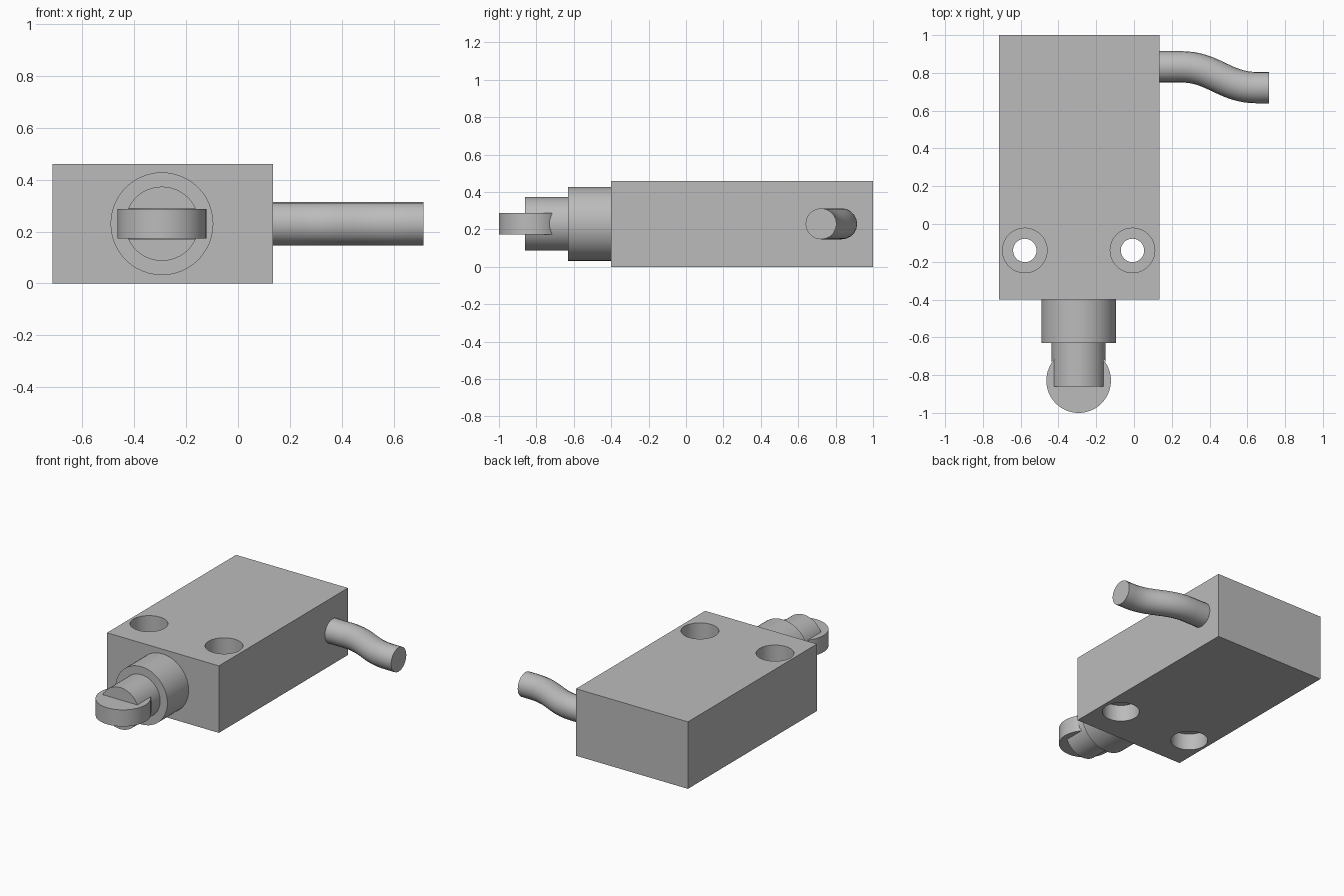
import bpy, bmesh, math
from mathutils import Matrix, Vector

cube = bpy.data.objects.get("Cube")
if cube:
    bpy.data.objects.remove(cube, do_unlink=True)

grey = bpy.data.materials.new("plain grey")
grey.use_nodes = True
grey.diffuse_color = (0.5, 0.5, 0.5, 1)
grey.node_tree.nodes["Principled BSDF"].inputs["Base Color"].default_value = (0.5, 0.5, 0.5, 1)

AXIS_X, MID_Z = -0.293, 0.23      # plunger axis
HEIGHT = 0.46


def add_object(name, bm):
    bmesh.ops.recalc_face_normals(bm, faces=bm.faces)
    mesh = bpy.data.meshes.new(name)
    bm.to_mesh(mesh)
    bm.free()
    mesh.materials.append(grey)
    obj = bpy.data.objects.new(name, mesh)
    bpy.context.collection.objects.link(obj)
    return obj


def activate(obj):
    bpy.ops.object.select_all(action='DESELECT')
    obj.select_set(True)
    bpy.context.view_layer.objects.active = obj


def smooth(obj):
    activate(obj)
    bpy.ops.object.shade_smooth_by_angle(angle=math.radians(30))


def turned(name, profile, matrix, sides=48):
    """Solid of stacked rings, profile = (radius, height) pairs, capped at both ends."""
    bm = bmesh.new()
    rings = []
    for r, h in profile:
        rings.append([bm.verts.new(matrix @ Vector((r * math.cos(a), r * math.sin(a), h)))
                      for a in (2 * math.pi * i / sides for i in range(sides))])
    for low, high in zip(rings, rings[1:]):
        for i in range(sides):
            j = (i + 1) % sides
            bm.faces.new((low[i], low[j], high[j], high[i]))
    bm.faces.new(rings[0])
    bm.faces.new(rings[-1])
    return add_object(name, bm)


def cut(obj, cutter):
    mod = obj.modifiers.new("cut", 'BOOLEAN')
    mod.operation, mod.solver, mod.object = 'DIFFERENCE', 'EXACT', cutter
    activate(obj)
    bpy.ops.object.modifier_apply(modifier=mod.name)
    bpy.data.objects.remove(cutter, do_unlink=True)


# Rectangular body
bm = bmesh.new()
bmesh.ops.create_cube(bm, size=1, matrix=Matrix.Translation((-0.29, 0.3, HEIGHT / 2))
                      @ Matrix.Diagonal((0.85, 1.4, HEIGHT, 1)))
body = add_object("body", bm)

# Mounting holes, counterbored from both sides
BORE, HOLE, DEPTH = 0.118, 0.062, 0.115
for x in (-0.578, -0.008):
    profile = [(BORE, -0.1), (BORE, DEPTH), (HOLE, DEPTH),
               (HOLE, HEIGHT - DEPTH), (BORE, HEIGHT - DEPTH), (BORE, HEIGHT + 0.1)]
    cut(body, turned("hole_cutter", profile, Matrix.Translation((x, -0.14, 0))))
smooth(body)

# Collar and plunger along the front axis
forward = Matrix.Translation((AXIS_X, 0, MID_Z)) @ Matrix.Rotation(math.pi / 2, 4, 'X')
collar = turned("collar", [(0.198, 0.4), (0.198, 0.63)], forward)
plunger = turned("plunger", [(0.143, 0.6), (0.143, 0.86)], forward)

# Roller seated in a round slot of the plunger
upright = Matrix.Translation((AXIS_X, -0.829, MID_Z))
cut(plunger, turned("slot_cutter", [(0.174, -0.058), (0.174, 0.058)], upright))
roller = turned("roller", [(0.171, -0.057), (0.171, 0.057)], upright, 64)
for part in (collar, plunger, roller):
    smooth(part)

# Cable leaving the side in a gentle S, swept as a bevelled curve
curve = bpy.data.curves.new("cable_path", 'CURVE')
curve.dimensions = '3D'
curve.bevel_depth = 0.083
curve.bevel_resolution = 8
curve.resolution_u = 16
curve.use_fill_caps = True
spline = curve.splines.new('BEZIER')
stations = [(0.13, 0.832, 0.03), (0.25, 0.832, 0.17), (0.65, 0.722, 0.17), (0.715, 0.722, 0.02)]
spline.bezier_points.add(len(stations) - 1)
for point, (x, y, reach) in zip(spline.bezier_points, stations):
    point.handle_left_type = point.handle_right_type = 'FREE'
    point.co = (x, y, MID_Z)
    point.handle_left = (x - min(reach, 0.17), y, MID_Z)
    point.handle_right = (x + reach, y, MID_Z)
spline.bezier_points[1].handle_left = (0.21, 0.832, MID_Z)
spline.bezier_points[2].handle_right = (0.67, 0.722, MID_Z)
curve.materials.append(grey)
cable = bpy.data.objects.new("cable", curve)
bpy.context.collection.objects.link(cable)
activate(cable)
bpy.ops.object.convert(target='MESH')
smooth(bpy.context.view_layer.objects.active)
